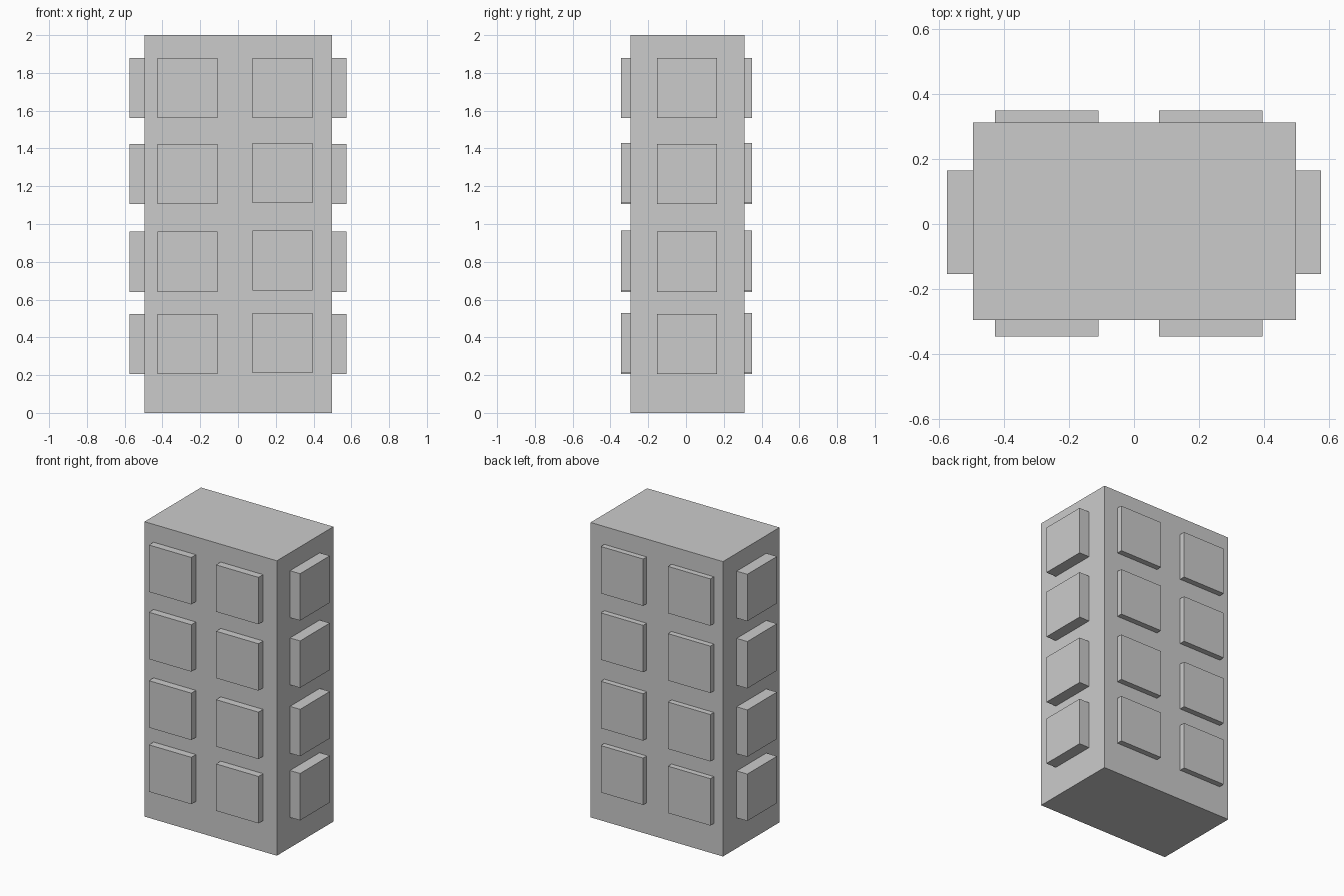
import bpy

if "Cube" in bpy.data.objects:
    bpy.data.objects.remove(bpy.data.objects["Cube"])


def box(name, lo, hi):
    """Axis-aligned box from its two extreme corners."""
    centre = [(a + b) / 2 for a, b in zip(lo, hi)]
    size = [b - a for a, b in zip(lo, hi)]
    bpy.ops.mesh.primitive_cube_add(size=1, location=centre)
    obj = bpy.context.object
    obj.name = name
    obj.scale = size
    bpy.ops.object.transform_apply(location=False, rotation=False, scale=True)
    return obj


# Main tower block
X0, X1, Y0, Y1 = -0.495, 0.498, -0.295, 0.311
box("building_body", (X0, Y0, 0), (X1, Y1, 2))

# Window blocks, one row per floor, slightly embedded in the walls
W = 0.318      # window width and height
EMBED = 0.02
ROWS = [0.206, 0.641, 1.105, 1.561]          # window sill heights
ROWS_RAISED = [0.211, 0.647, 1.111, 1.561]   # +x column sits a touch higher

for col, (x, sills) in enumerate([(-0.427, ROWS), (0.077, ROWS_RAISED)]):
    for floor, z in enumerate(sills):
        box(f"front_window_{floor}_{col}",
            (x, -0.345, z), (x + W, Y0 + EMBED, z + W))
        box(f"back_window_{floor}_{col}",
            (x, Y1 - EMBED, z), (x + W, 0.349, z + W))

for floor, z in enumerate(ROWS):
    y = -0.154
    box(f"left_window_{floor}", (-0.575, y, z), (X0 + EMBED, y + W, z + W))
    box(f"right_window_{floor}", (X1 - EMBED, y, z), (0.574, y + W, z + W))
